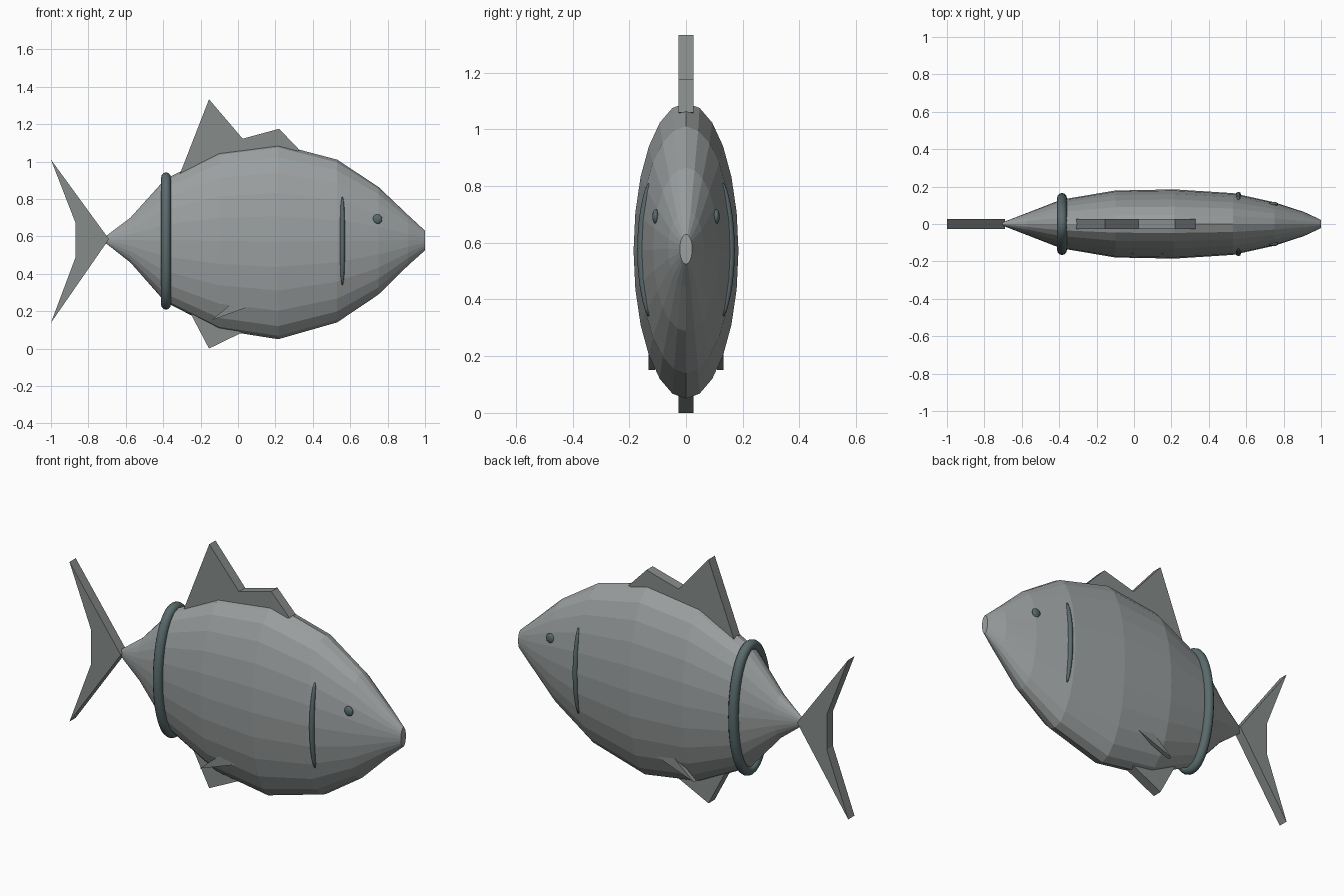
import bpy, bmesh
from math import sin, cos, pi, sqrt
from mathutils import Vector

if "Cube" in bpy.data.objects:
    bpy.data.objects.remove(bpy.data.objects["Cube"])


def material(name, rgb):
    m = bpy.data.materials.new(name)
    m.diffuse_color = (*rgb, 1)
    m.use_nodes = True
    m.node_tree.nodes["Principled BSDF"].inputs["Base Color"].default_value = m.diffuse_color
    return m


GREY = material("body_grey", (0.33, 0.35, 0.35))
FIN = material("fin_grey", (0.24, 0.26, 0.255))
DARK = material("dark_teal", (0.10, 0.145, 0.15))


def finish(name, bm, mat, smooth=False):
    bmesh.ops.recalc_face_normals(bm, faces=bm.faces)
    me = bpy.data.meshes.new(name)
    bm.to_mesh(me)
    bm.free()
    for p in me.polygons:
        p.use_smooth = smooth
    me.materials.append(mat)
    ob = bpy.data.objects.new(name, me)
    bpy.context.collection.objects.link(ob)
    return ob


def loft(name, rings, mat, closed=False, smooth=False):
    """Skin a row of point rings, capped at the ends or joined in a loop."""
    bm = bmesh.new()
    rows = [[bm.verts.new(p) for p in r] for r in rings]
    n = len(rows[0])
    pairs = list(zip(rows, rows[1:])) + ([(rows[-1], rows[0])] if closed else [])
    for a, b in pairs:
        for i in range(n):
            j = (i + 1) % n
            bm.faces.new((a[i], a[j], b[j], b[i]))
    if not closed:
        bm.faces.new(rows[0])
        bm.faces.new(rows[-1])
    return finish(name, bm, mat, smooth)


def plate(name, outline, y0, y1, mat=FIN):
    """Extrude an x/z outline between two y planes."""
    bm = bmesh.new()
    f = bm.faces.new([bm.verts.new((x, y0, z)) for x, z in outline])
    ext = bmesh.ops.extrude_face_region(bm, geom=[f])["geom"]
    bmesh.ops.translate(bm, vec=(0, y1 - y0, 0),
                        verts=[v for v in ext if isinstance(v, bmesh.types.BMVert)])
    return finish(name, bm, mat)


def tube_ring(x, cz, ry, rz, a, r, sides):
    """Tube cross-section at angle a of an ellipse in the y/z plane."""
    c = Vector((x, ry * cos(a), cz + rz * sin(a)))
    out = Vector((0, rz * cos(a), ry * sin(a))).normalized()
    return [c + out * r * cos(t) + Vector((r * sin(t), 0, 0))
            for t in (2 * pi * k / sides for k in range(sides))]


# Body: x, bottom z, top z, half width
stations = [(-0.705, 0.562, 0.602, 0.008), (-0.575, 0.46, 0.70, 0.058),
            (-0.39, 0.25, 0.905, 0.13), (-0.10, 0.10, 1.052, 0.179),
            (0.215, 0.05, 1.093, 0.185), (0.53, 0.14, 1.01, 0.165),
            (0.75, 0.288, 0.865, 0.116), (0.91, 0.445, 0.713, 0.064),
            (1.0, 0.525, 0.63, 0.022)]
loft("body", [[(x, w * cos(2 * pi * k / 24),
                (lo + hi) / 2 + (hi - lo) / 2 * sin(2 * pi * k / 24))
               for k in range(24)] for x, lo, hi, w in stations], GREY)

# Band around the tail end
loft("tail_band", [tube_ring(-0.385, 0.575, 0.14, 0.341, 2 * pi * k / 48, 0.026, 12)
                   for k in range(48)], DARK, closed=True, smooth=True)

# Fins on the centre line
T = 0.027
plate("dorsal_fin", [(-0.31, 0.935), (-0.155, 1.333), (0.025, 1.122), (0.22, 1.175),
                     (0.33, 1.06), (0.2, 1.03), (-0.1, 0.98)], -T, T)
plate("tail_fin", [(-0.69, 0.585), (-1.0, 1.01), (-0.87, 0.675),
                   (-0.87, 0.485), (-1.0, 0.138)], -T, T)
plate("anal_fin", [(-0.26, 0.2), (-0.155, 0.0), (0.03, 0.09), (-0.05, 0.2)], -T, T)

# Paired parts
for side, s in (("left", 1), ("right", -1)):
    plate(side + "_belly_fin", [(-0.14, 0.152), (0.08, 0.232), (0.04, 0.29), (0.0, 0.27)],
          s * 0.11, s * 0.133)

    # Gill: tapered arc lying on the body surface
    rings = []
    for k in range(17):
        u = -1 + k / 8
        a = u * 0.59
        ring = tube_ring(0.558, 0.575, 0.158, 0.42, a,
                         0.003 + 0.011 * sqrt(1 - u * u), 8)
        rings.append([(p.x, p.y * s, p.z) for p in ring])
    loft(side + "_gill", rings, DARK, smooth=True)

    # Eye: flattened sphere
    bm = bmesh.new()
    bmesh.ops.create_uvsphere(bm, u_segments=16, v_segments=10, radius=0.026)
    bmesh.ops.scale(bm, vec=(1, 0.45, 1), verts=bm.verts)
    bmesh.ops.translate(bm, vec=(0.745, s * 0.107, 0.692), verts=bm.verts)
    finish(side + "_eye", bm, DARK, smooth=True)
